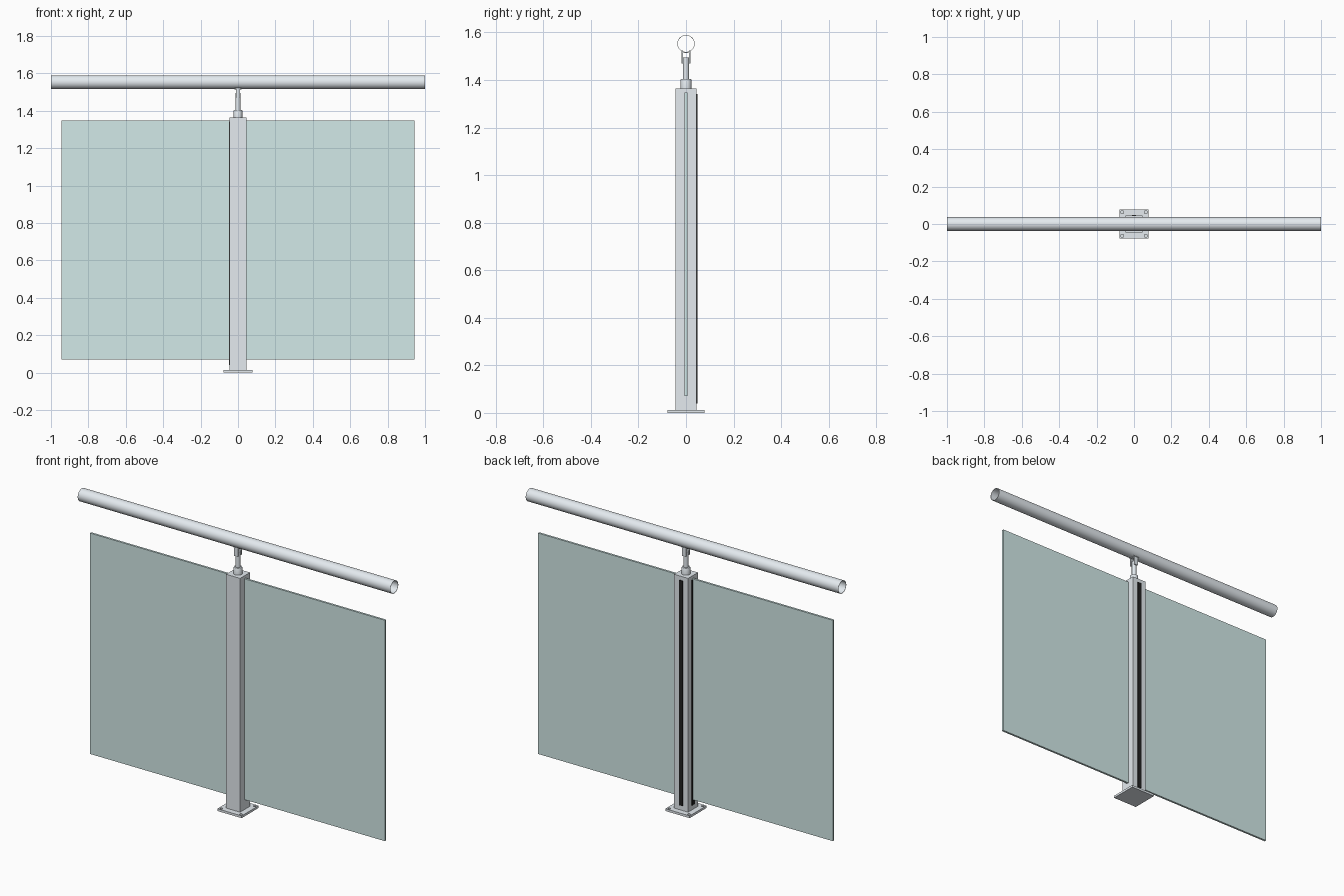
import bpy, bmesh, math
from mathutils import Matrix

if "Cube" in bpy.data.objects:
    bpy.data.objects.remove(bpy.data.objects["Cube"])


def material(name, color):
    m = bpy.data.materials.new(name)
    m.diffuse_color = color
    m.use_nodes = True
    m.node_tree.nodes["Principled BSDF"].inputs["Base Color"].default_value = m.diffuse_color
    return m


glass = material("tinted_glass", (0.65, 0.82, 0.81, 0.5))
rubber = material("black_rubber", (0.015, 0.015, 0.015, 1))
steel = material("brushed_steel", (0.78, 0.83, 0.87, 1))


def finish(name, bm, mat=steel, smooth=False):
    bmesh.ops.recalc_face_normals(bm, faces=bm.faces)
    me = bpy.data.meshes.new(name)
    bm.to_mesh(me)
    bm.free()
    ob = bpy.data.objects.new(name, me)
    bpy.context.collection.objects.link(ob)
    me.materials.append(mat)
    if smooth:
        bpy.ops.object.select_all(action='DESELECT')
        ob.select_set(True)
        bpy.context.view_layer.objects.active = ob
        bpy.ops.object.shade_smooth_by_angle(angle=math.radians(35))
    return ob


def box(name, x0, x1, y0, y1, z0, z1, mat=steel):
    bm = bmesh.new()
    center = Matrix.Translation(((x0 + x1) / 2, (y0 + y1) / 2, (z0 + z1) / 2))
    bmesh.ops.create_cube(bm, size=1, matrix=center @ Matrix.Diagonal((x1 - x0, y1 - y0, z1 - z0, 1)))
    return finish(name, bm, mat)


def lathe(name, profile, seg=32, closed=False, matrix=Matrix()):
    """Spin an (r, z) profile about z."""
    bm = bmesh.new()
    vs = [bm.verts.new((r, 0, z)) for r, z in profile]
    pairs = list(zip(vs, vs[1:])) + ([(vs[-1], vs[0])] if closed else [])
    edges = [bm.edges.new(p) for p in pairs]
    bmesh.ops.spin(bm, geom=vs + edges, cent=(0, 0, 0), axis=(0, 0, 1),
                   angle=2 * math.pi, steps=seg, use_duplicate=False)
    bmesh.ops.remove_doubles(bm, verts=bm.verts, dist=1e-5)
    bmesh.ops.transform(bm, matrix=matrix, verts=bm.verts)
    return finish(name, bm, smooth=True)


# base plate with four blind bolt holes
plate = box("base_plate", -0.078, 0.078, -0.078, 0.078, 0, 0.013)
for sx in (-1, 1):
    for sy in (-1, 1):
        cut = lathe("bolt_hole_cutter", [(0, 0.004), (0.008, 0.004), (0.008, 0.03), (0, 0.03)], 20,
                    matrix=Matrix.Translation((sx * 0.063, sy * 0.063, 0)))
        cut.hide_render = True
        cut.hide_set(True)
        mod = plate.modifiers.new("bolt_hole", 'BOOLEAN')
        mod.operation = 'DIFFERENCE'
        mod.object = cut

# square post and the rubber strips on its back and left faces
box("post", -0.045, 0.045, -0.045, 0.045, 0.013, 1.365)
box("back_gasket", -0.012, 0.012, 0.044, 0.049, 0.04, 1.342, rubber)
box("left_gasket", -0.049, -0.044, -0.012, 0.012, 0.04, 1.342, rubber)

# glass panels either side
for side, s in (("right", 1), ("left", -1)):
    xs = sorted((s * 0.04, s * 0.944))
    box(side + "_glass_panel", *xs, -0.006, 0.006, 0.071, 1.348, glass)

# collar and stem
lathe("collar", [(0, 1.364), (0.023, 1.364), (0.023, 1.4), (0.021, 1.404), (0, 1.404)])
lathe("stem", [(0, 1.402), (0.0125, 1.402), (0.0125, 1.494), (0, 1.494)], 24)

# fork legs gripping the stem top
for side, s in (("front", -1), ("back", 1)):
    ys = sorted((s * 0.012, s * 0.018))
    box(side + "_fork_leg", -0.012, 0.012, *ys, 1.47, 1.524)

# curved saddle under the rail
bm = bmesh.new()
rings = []
for i in range(9):
    a = math.radians(-32 + 8 * i)
    rings.append([bm.verts.new((x, r * math.sin(a), 1.553 - r * math.cos(a)))
                  for x, r in ((-0.018, 0.036), (0.018, 0.036), (0.018, 0.039), (-0.018, 0.039))])
for a, b in zip(rings, rings[1:]):
    for k in range(4):
        bm.faces.new((a[k], a[(k + 1) % 4], b[(k + 1) % 4], b[k]))
bm.faces.new(rings[0])
bm.faces.new(rings[-1])
finish("rail_saddle", bm, smooth=True)

# hollow handrail tube
lathe("handrail", [(0.0365, -1), (0.0365, 1), (0.0345, 1), (0.0345, -1)], 48, True,
      Matrix.Translation((0, 0, 1.553)) @ Matrix.Rotation(math.pi / 2, 4, 'Y'))
